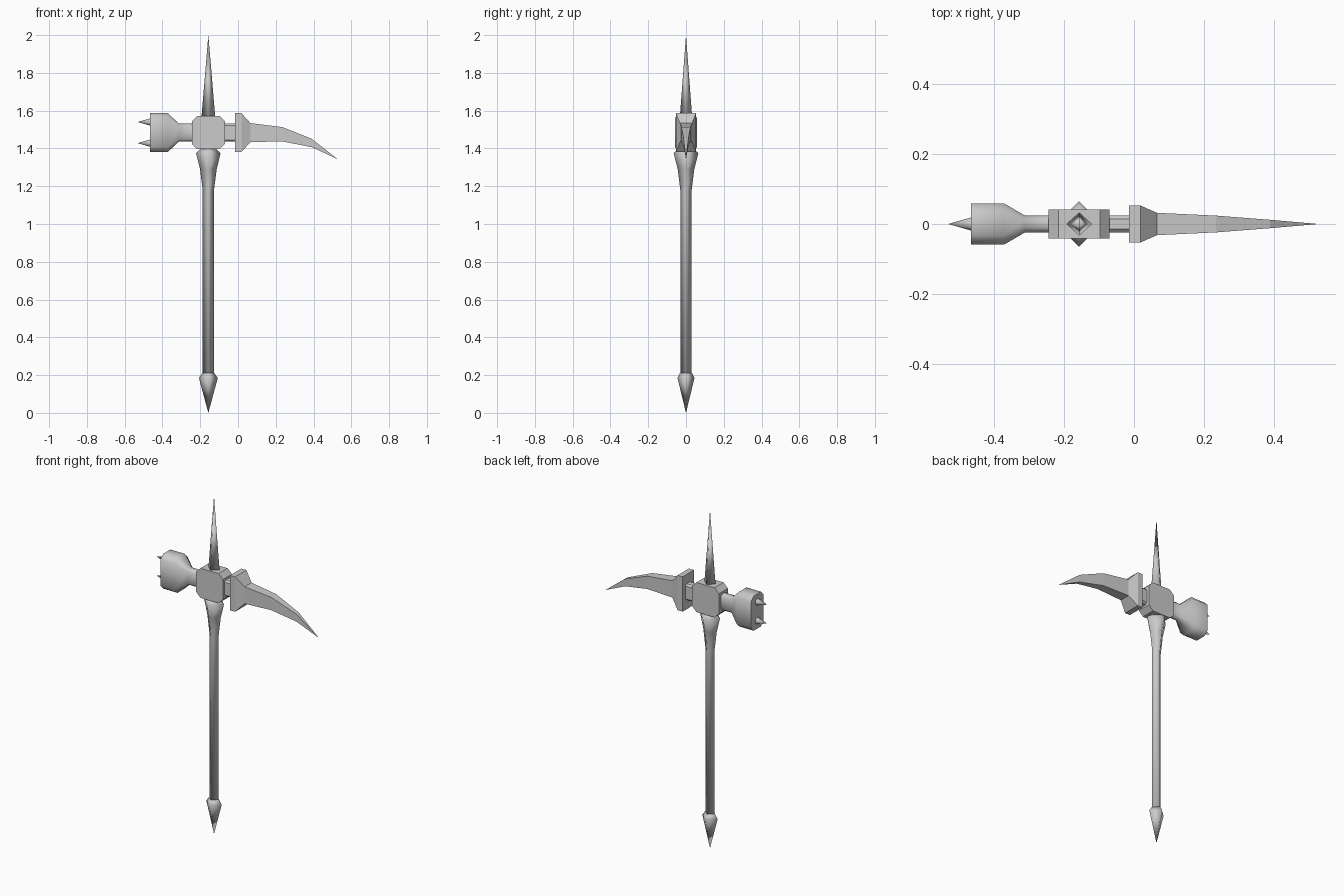
import bpy, bmesh, math
from mathutils import Vector

cube = bpy.data.objects.get("Cube")
if cube:
    bpy.data.objects.remove(cube, do_unlink=True)

grey = bpy.data.materials.new("steel_grey")
grey.use_nodes = True
grey.diffuse_color = (0.6, 0.6, 0.6, 1)
grey.node_tree.nodes["Principled BSDF"].inputs["Base Color"].default_value = (0.6, 0.6, 0.6, 1)

SHAFT_X = -0.157   # axis of the handle
HEAD_Z = 1.484     # axis of the head


def loft(name, rings, smooth_angle=0):
    """Skin a row of equal-sized rings, closing both ends."""
    bm = bmesh.new()
    rows = [[bm.verts.new(p) for p in ring] for ring in rings]
    n = len(rows[0])
    for a, b in zip(rows, rows[1:]):
        for i in range(n):
            j = (i + 1) % n
            bm.faces.new((a[i], a[j], b[j], b[i]))
    bm.faces.new(rows[0][::-1])
    bm.faces.new(rows[-1])
    bmesh.ops.remove_doubles(bm, verts=bm.verts, dist=0.0005)
    bmesh.ops.recalc_face_normals(bm, faces=bm.faces)
    mesh = bpy.data.meshes.new(name)
    bm.to_mesh(mesh)
    bm.free()
    mesh.materials.append(grey)
    obj = bpy.data.objects.new(name, mesh)
    bpy.context.collection.objects.link(obj)
    if smooth_angle:
        bpy.ops.object.select_all(action='DESELECT')
        obj.select_set(True)
        bpy.context.view_layer.objects.active = obj
        bpy.ops.object.shade_smooth_by_angle(angle=math.radians(smooth_angle))
    return obj


def diamond(z, hx, hy):
    """Four-cornered ring around the handle axis."""
    return [Vector((SHAFT_X + hx * c, hy * s, z)) for c, s in ((1, 0), (0, 1), (-1, 0), (0, -1))]


def chamfered(x, hy, hz, cut, zc=HEAD_Z):
    """Rectangle with cut corners, across the head axis."""
    corners = ((hy, hz - cut), (hy - cut, hz), (cut - hy, hz), (-hy, hz - cut),
               (-hy, cut - hz), (cut - hy, -hz), (hy - cut, -hz), (hy, cut - hz))
    return [Vector((x, y, zc + z)) for y, z in corners]


def box_ring(x, hy, low, high):
    """Plain rectangle across the head axis."""
    return [Vector((x, y, z)) for y, z in ((hy, low), (hy, high), (-hy, high), (-hy, low))]


# Handle with its flared collar
loft("handle", [diamond(*r) for r in (
    (0.19, 0.03, 0.03), (1.18, 0.03, 0.03), (1.29, 0.044, 0.044),
    (1.375, 0.065, 0.065), (1.402, 0.036, 0.036))], 100)

# Pointed foot
loft("pommel", [diamond(*r) for r in (
    (0, 0, 0), (0.185, 0.05, 0.045), (0.212, 0.031, 0.031))], 100)

# Long top spike
loft("top_spike", [diamond(*r) for r in (
    (1.56, 0.037, 0.033), (2.0, 0, 0))], 100)

# Central block: octagon seen from the front, flat front and back
HALF, CUT = 0.0875, 0.028
outline = [(HALF, HALF - CUT), (HALF - CUT, HALF), (CUT - HALF, HALF), (-HALF, HALF - CUT),
           (-HALF, CUT - HALF), (CUT - HALF, -HALF), (HALF - CUT, -HALF), (HALF, CUT - HALF)]
loft("head_block", [[Vector((SHAFT_X + x, y, HEAD_Z + z)) for x, z in outline]
                    for y in (-0.042, 0.042)])

# Hammer with flared neck
loft("hammer", [chamfered(*r) for r in (
    (-0.235, 0.024, 0.047, 0.012), (-0.312, 0.024, 0.047, 0.012),
    (-0.372, 0.059, 0.103, 0.026), (-0.466, 0.059, 0.103, 0.026))], 50)

# Two small spikes on the hammer face
for side, z in (("upper", 1.54), ("lower", 1.428)):
    base = [Vector((-0.462, 0.02 * math.cos(t), z + 0.02 * math.sin(t)))
            for t in (math.tau * i / 8 for i in range(8))]
    tip = [Vector((-0.532, 0, z))] * 8
    loft(side + "_hammer_spike", [base, tip], 50)

# Neck between block and pick
loft("pick_neck", [chamfered(x, 0.025, 0.048, 0.01) for x in (-0.075, -0.01)])

# Curved pick growing out of a thick plate
loft("pick", [box_ring(*r) for r in (
    (-0.015, 0.053, 1.381, 1.587), (0.018, 0.053, 1.381, 1.587),
    (0.066, 0.032, 1.434, 1.534), (0.235, 0.024, 1.437, 1.513),
    (0.39, 0.012, 1.407, 1.451), (0.528, 0, 1.343, 1.343))])
